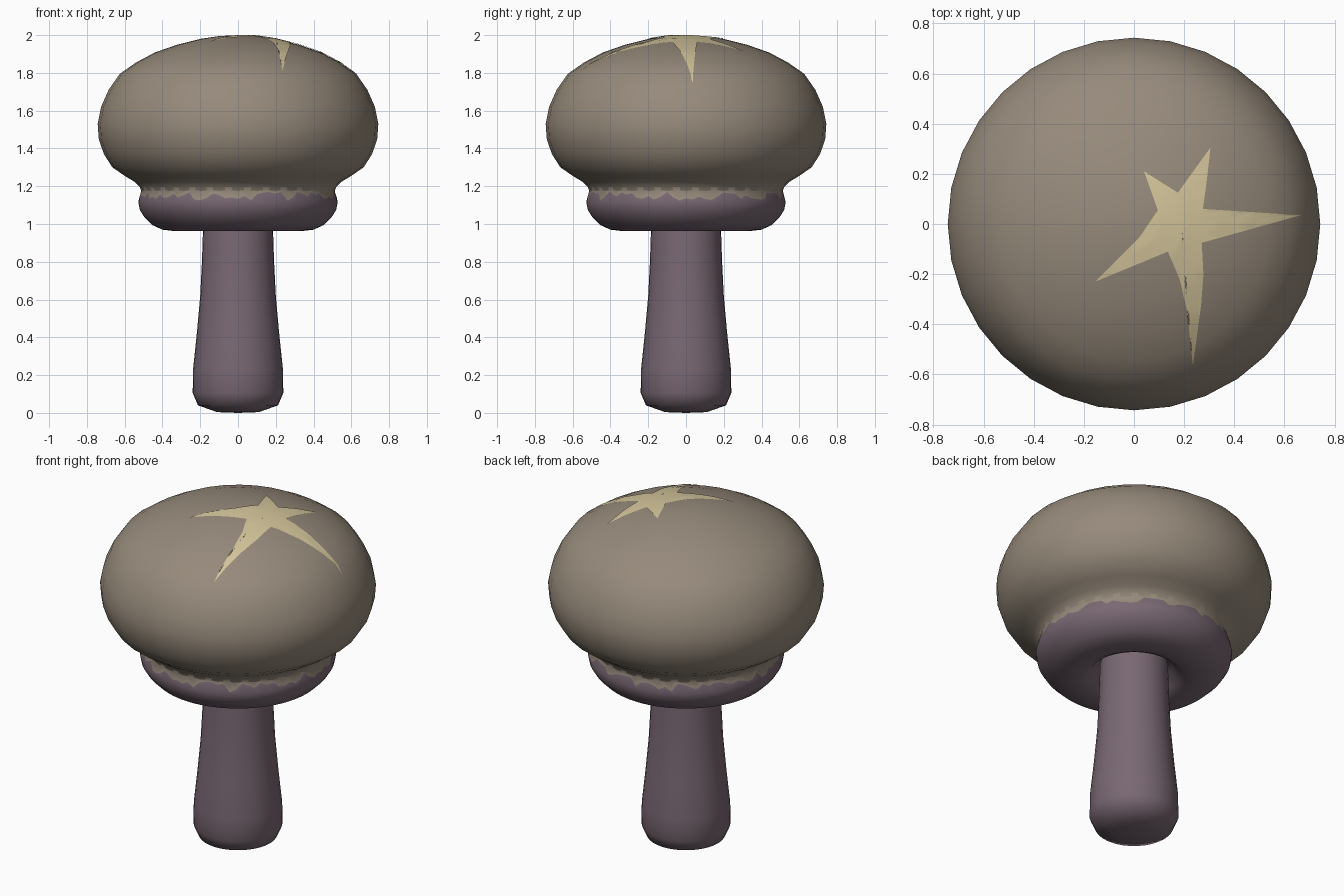
import bpy, bmesh, math, random
from mathutils import Vector
from mathutils.bvhtree import BVHTree

if "Cube" in bpy.data.objects:
    bpy.data.objects.remove(bpy.data.objects["Cube"])

random.seed(4)


def material(name, rgb):
    lin = [((c / 255 + 0.055) / 1.055) ** 2.4 for c in rgb]
    m = bpy.data.materials.new(name)
    m.diffuse_color = (*lin, 1)
    m.use_nodes = True
    m.node_tree.nodes["Principled BSDF"].inputs["Base Color"].default_value = m.diffuse_color
    return m


BROWN = material("cap_brown", (150, 138, 123))
PURPLE = material("stem_purple", (121, 104, 115))
CREAM = material("star_cream", (212, 197, 155))


def finish(name, bm, mats, angle=50):
    mesh = bpy.data.meshes.new(name)
    bm.to_mesh(mesh)
    bm.free()
    obj = bpy.data.objects.new(name, mesh)
    bpy.context.collection.objects.link(obj)
    for m in mats:
        mesh.materials.append(m)
    bpy.ops.object.select_all(action='DESELECT')
    obj.select_set(True)
    bpy.context.view_layer.objects.active = obj
    bpy.ops.object.shade_smooth_by_angle(angle=math.radians(angle))
    return obj


def lathe(profile, sides, jag_row=None, jag=0.0):
    """Revolve (radius, z) points; faces below jag_row get material 1."""
    bm = bmesh.new()
    rows = []
    for k, (r, z) in enumerate(profile):
        if r == 0:
            rows.append([bm.verts.new((0, 0, z))] * sides)
            continue
        ring = []
        for i in range(sides):
            a = math.tau * i / sides
            rr, zz = r, z
            if k == jag_row:
                t = random.uniform(-1, 1)
                end = profile[k - 1] if t > 0 else profile[k + 1]
                t = abs(t) * jag
                rr, zz = r + (end[0] - r) * t, z + (end[1] - z) * t
            ring.append(bm.verts.new((rr * math.cos(a), rr * math.sin(a), zz)))
        rows.append(ring)
    for k in range(len(rows) - 1):
        for i in range(sides):
            j = (i + 1) % sides
            quad = [rows[k][i], rows[k + 1][i], rows[k + 1][j], rows[k][j]]
            f = bm.faces.new(list(dict.fromkeys(quad)))
            if jag_row is not None and k >= jag_row:
                f.material_index = 1
    bmesh.ops.recalc_face_normals(bm, faces=bm.faces)
    return bm


# Cap dome
cap_profile = [(0, 2.0), (0.1, 1.995), (0.2, 1.98), (0.32, 1.95), (0.44, 1.908),
               (0.54, 1.855), (0.626, 1.795), (0.685, 1.71), (0.725, 1.62),
               (0.743, 1.53), (0.737, 1.45), (0.71, 1.37), (0.665, 1.3),
               (0.60, 1.255), (0.545, 1.222), (0.52, 1.195), (0.51, 1.17)]
cap_bm = lathe(cap_profile, 32)
cap_tree = BVHTree.FromBMesh(cap_bm)
finish("cap", cap_bm, [BROWN])

# Rim under the cap: ragged edge between the cap colour and the stem colour
rim_profile = [(0.518, 1.195), (0.511, 1.178), (0.521, 1.15), (0.528, 1.115),
               (0.52, 1.075), (0.495, 1.035), (0.455, 0.995), (0.40, 0.97),
               (0.34, 0.963), (0.28, 0.965), (0.24, 0.985), (0.205, 1.03), (0.17, 1.05)]
rim = lathe(rim_profile, 96, jag_row=2, jag=0.75)
finish("cap_rim", rim, [BROWN, PURPLE])

# Stem
stem_profile = [(0.183, 1.06), (0.186, 0.95), (0.191, 0.8), (0.2, 0.62), (0.218, 0.42),
                (0.238, 0.23), (0.24, 0.105), (0.212, 0.04), (0.11, 0.004), (0, 0.0)]
finish("stem", lathe(stem_profile, 32), [PURPLE], 80)

# Star patch: thin plate draped over the cap
outline = [(0.665, 0.035), (0.275, 0.06), (0.29, 0.17), (0.305, 0.305), (0.175, 0.125),
           (0.04, 0.21), (0.095, 0.055), (0.02, -0.055), (-0.155, -0.23), (0.135, -0.11),
           (0.182, -0.22), (0.21, -0.34), (0.235, -0.565), (0.268, -0.32),
           (0.277, -0.2), (0.27, -0.075)]
bm = bmesh.new()
centre = bm.verts.new((0.19, 0, 0))
edge = [bm.verts.new((x, y, 0)) for x, y in outline]
for i in range(len(edge)):
    bm.faces.new((centre, edge[i], edge[(i + 1) % len(edge)]))
bmesh.ops.subdivide_edges(bm, edges=bm.edges[:], cuts=9, use_grid_fill=True)
for v in bm.verts:
    hit = cap_tree.ray_cast(Vector((v.co.x, v.co.y, 5)), Vector((0, 0, -1)))[0]
    v.co.z = hit.z + 0.004
bm.normal_update()
for f in bm.faces:
    if f.normal.z < 0:
        f.normal_flip()
finish("star_patch", bm, [CREAM])
